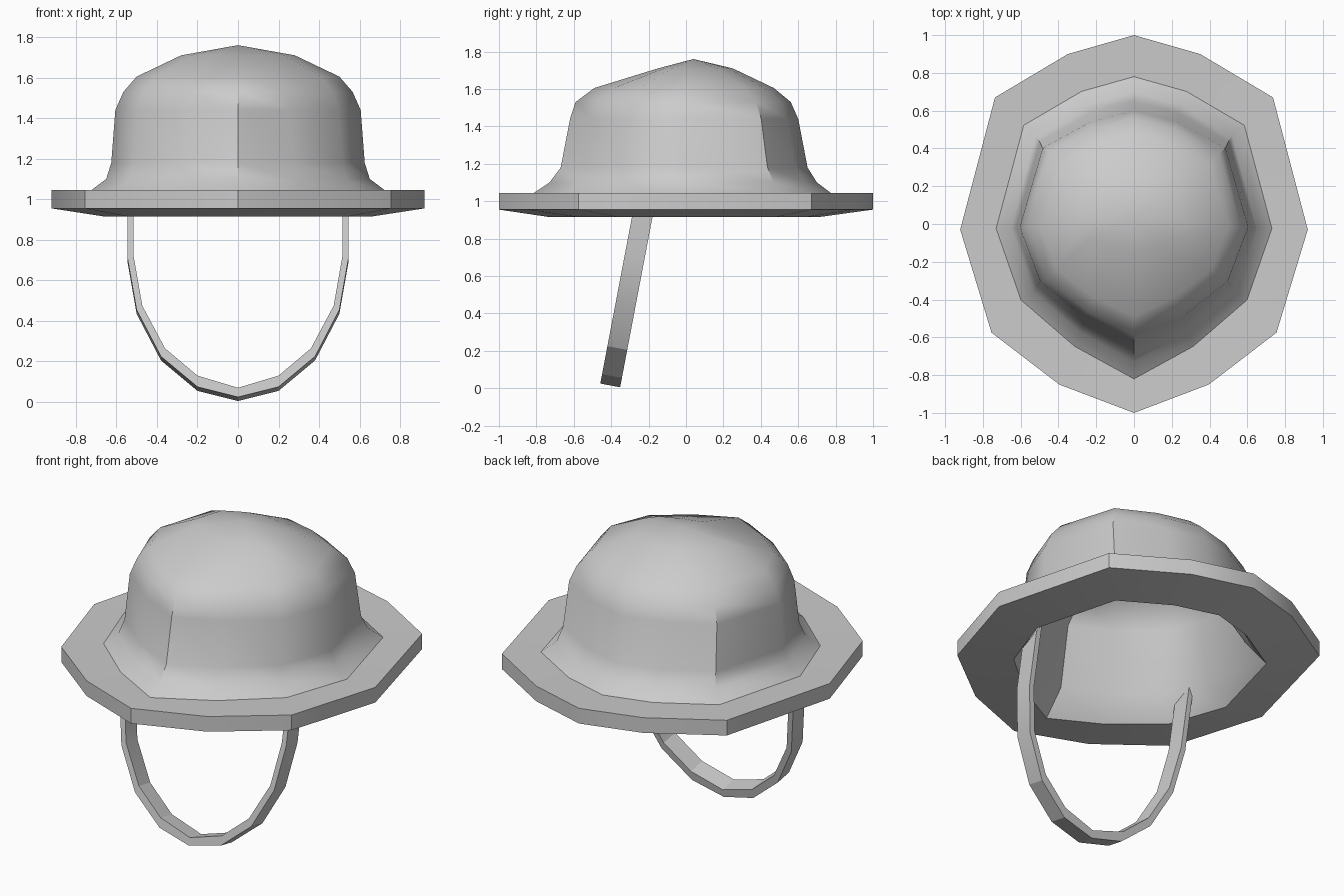
import bpy, bmesh, math

if "Cube" in bpy.data.objects:
    bpy.data.objects.remove(bpy.data.objects["Cube"])


def finish(bm, name, angle):
    bmesh.ops.recalc_face_normals(bm, faces=bm.faces)
    me = bpy.data.meshes.new(name)
    bm.to_mesh(me)
    bm.free()
    ob = bpy.data.objects.new(name, me)
    bpy.context.collection.objects.link(ob)
    bpy.ops.object.select_all(action='DESELECT')
    ob.select_set(True)
    bpy.context.view_layer.objects.active = ob
    bpy.ops.object.shade_smooth_by_angle(angle=math.radians(angle))
    return ob


# Twelve-sided outline, back centre to front centre, as fractions of the half sizes
XF = [0, .38, .80, 1, .82, .43, 0]
YB = [1, .90, .67, -.03]
FRONT_BRIM = [.575, .85, 1]
FRONT_CROWN = [.49, .79, 1]


def ring(bm, rx, yf, yb, z, front):
    half = [(rx * x, yb * y) for x, y in zip(XF[:4], YB)]
    half += [(rx * x, -yf * y) for x, y in zip(XF[4:], front)]
    pts = half + [(-x, y) for x, y in half[-2:0:-1]]
    return [bm.verts.new((x, y, z)) for x, y in pts]


def bridge(bm, a, b):
    n = len(a)
    for i in range(n):
        j = (i + 1) % n
        bm.faces.new((a[i], a[j], b[j], b[i]))


def cap(bm, r, y, z):
    tip = bm.verts.new((0, y, z))
    for i in range(len(r)):
        bm.faces.new((r[i], r[(i + 1) % len(r)], tip))


# Helmet shell: inner dome, underside of brim, brim edge, outer crown
C, B = FRONT_CROWN, FRONT_BRIM
sections = [
    (.25, .16, .22, 1.64, C),
    (.44, .44, .42, 1.54, C),
    (.53, .55, .53, 1.41, C),
    (.56, .61, .59, 1.05, C),
    (.66, .73, .71, .915, C),
    (.92, 1.0, 1.0, .955, B),
    (.92, 1.0, 1.0, 1.045, B),
    (.73, .82, .78, 1.04, C),
    (.65, .73, .70, 1.10, C),
    (.625, .67, .65, 1.18, C),
    (.605, .62, .60, 1.44, C),
    (.565, .59, .56, 1.53, C),
    (.50, .49, .47, 1.605, C),
    (.28, .15, .25, 1.71, C),
]
bm = bmesh.new()
rings = [ring(bm, *s) for s in sections]
for a, b in zip(rings, rings[1:]):
    bridge(bm, a, b)
cap(bm, rings[0], .04, 1.68)
cap(bm, rings[-1], .04, 1.76)
finish(bm, "helmet_shell", 35)

# Chin strap: a flat band hung in a plane that leans forward
outer = [(.545, 1.08), (.545, .70), (.50, .445), (.38, .215), (.20, .065), (0, .015)]
inner = [(.515, 1.08), (.515, .71), (.472, .465), (.36, .255), (.20, .12), (0, .06)]


def mirrored(path):
    return path + [(-x, z) for x, z in path[-2::-1]]


bm = bmesh.new()
loops = []
for (xo, zo), (xi, zi) in zip(mirrored(outer), mirrored(inner)):
    loop = []
    for x, z, s in ((xo, zo, -1), (xo, zo, 1), (xi, zi, 1), (xi, zi, -1)):
        y = -.408 + .19 * z
        loop.append(bm.verts.new((x, y + s * .053, z - s * .01)))
    loops.append(loop)
for a, b in zip(loops, loops[1:]):
    bridge(bm, a, b)
bm.faces.new(loops[0])
bm.faces.new(loops[-1])
finish(bm, "chin_strap", 20)
